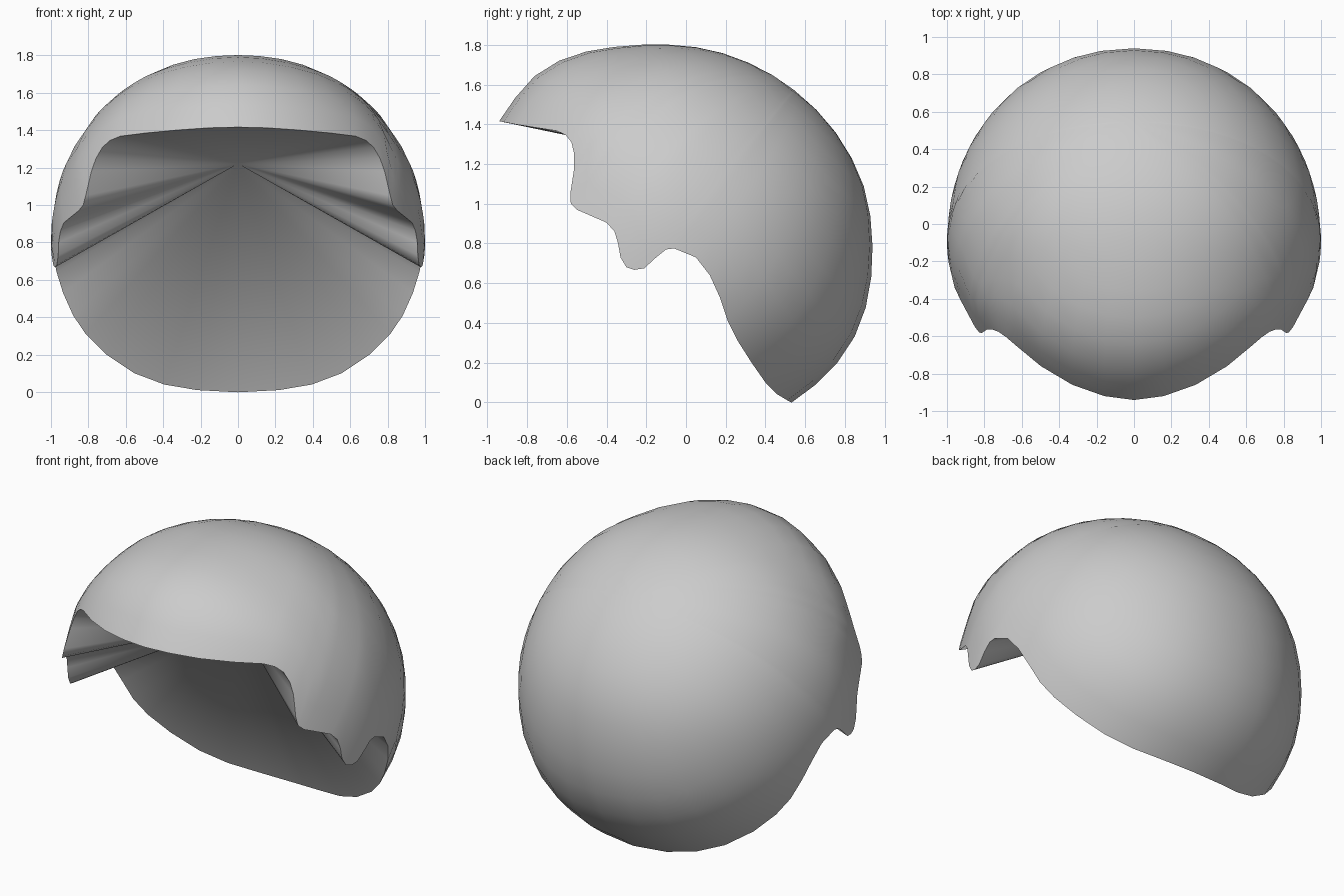
import bpy, bmesh, math
from mathutils import Vector

if "Cube" in bpy.data.objects:
    bpy.data.objects.remove(bpy.data.objects["Cube"])

CENTRE = Vector((0, -0.1, 0.8))
APEX = Vector((0, 0.0, 1.22))
POLE = Vector((0, 0.64, 0.768)).normalized()
RINGS = 12

# Side-profile radius by angle (degrees from the back, turning upward)
RADII = [(-52, 1.02), (-41, 1.04), (-31, 1.058), (-22, 1.06), (-14, 1.052),
         (-3, 1.04), (17, 1.036), (36, 1.018), (48, 1.007), (66, 1.0), (88, 1.0),
         (101, 1.012), (111, 1.043), (121, 1.068), (129, 1.073), (137, 1.054),
         (144, 1.042), (308, 1.02)]

# Roundness exponent across the head: fuller on top, narrower at the front
ROUND = [(-52, 2.06), (48, 2.08), (88, 2.12), (121, 1.95), (140, 1.83),
         (165, 1.78), (195, 1.82), (230, 2.0), (308, 2.06)]

# Rim cut in side profile (y, z), from the front brim to the nape
RIM = [(-.94, 1.415), (-.92, 1.412), (-.86, 1.4), (-.76, 1.384), (-.65, 1.367),
       (-.605, 1.345), (-.577, 1.31), (-.563, 1.25), (-.563, 1.18),
       (-.583, 1.05), (-.58, 1.0), (-.55, .97), (-.4, .905), (-.36, .86),
       (-.342, .8), (-.33, .73), (-.3, .68), (-.26, .667), (-.21, .675),
       (-.15, .73), (-.1, .77), (-.06, .775), (.05, .73), (.12, .64),
       (.17, .53), (.21, .41), (.26, .31), (.33, .2), (.4, .1), (.46, .04),
       (.51, .01), (.53, 0)]


def lookup(table, y, z):
    a = math.degrees(math.atan2(z, y))
    if a < -52:
        a += 360
    for (a0, r0), (a1, r1) in zip(table, table[1:]):
        if a <= a1:
            return r0 + (r1 - r0) * (a - a0) / (a1 - a0)
    return table[-1][1]


def on_dome(d):
    """Point of the rounded dome in direction d."""
    r, p = lookup(RADII, d.y, d.z), lookup(ROUND, d.y, d.z)
    return CENTRE + d / (abs(d.x) ** p + (math.hypot(d.y, d.z) / r) ** p) ** (1 / p)


def rim_direction(y, z, end):
    dy, dz = y - CENTRE.y, z - CENTRE.z
    r, p = lookup(RADII, dy, dz), lookup(ROUND, dy, dz)
    x = 0 if end else max(0, 1 - (math.hypot(dy, dz) / r) ** p) ** (1 / p)
    return Vector((x, dy, dz)).normalized()


# Closed rim: right side, then its mirror image
right = [rim_direction(y, z, i in (0, len(RIM) - 1)) for i, (y, z) in enumerate(RIM)]
rim = right + [Vector((-d.x, d.y, d.z)) for d in right[-2:0:-1]]
n = len(rim)

bm = bmesh.new()
crown = bm.verts.new(on_dome(POLE))
apex = bm.verts.new(APEX)

# Rings of the dome, swept from the crown to the rim
rings = []
for k in range(1, RINGS + 1):
    rings.append([bm.verts.new(on_dome(POLE.slerp(d, k / RINGS))) for d in rim])

for i in range(n):
    j = (i + 1) % n
    bm.faces.new((crown, rings[0][i], rings[0][j]))
    for a, b in zip(rings, rings[1:]):
        bm.faces.new((a[i], b[i], b[j], a[j]))
    # Inner surface runs straight from the rim to the middle
    bm.faces.new((rings[-1][i], apex, rings[-1][j]))

bmesh.ops.recalc_face_normals(bm, faces=bm.faces)
for f in bm.faces:
    f.smooth = True
# Crisp rim edge
for i in range(n):
    bm.edges.get((rings[-1][i], rings[-1][(i + 1) % n])).smooth = False

mesh = bpy.data.meshes.new("hair_cap")
bm.to_mesh(mesh)
bm.free()
cap = bpy.data.objects.new("hair_cap", mesh)
bpy.context.collection.objects.link(cap)

grey = bpy.data.materials.new("plain_grey")
grey.diffuse_color = (0.6, 0.6, 0.6, 1)
grey.use_nodes = True
grey.node_tree.nodes["Principled BSDF"].inputs["Base Color"].default_value = grey.diffuse_color
mesh.materials.append(grey)
